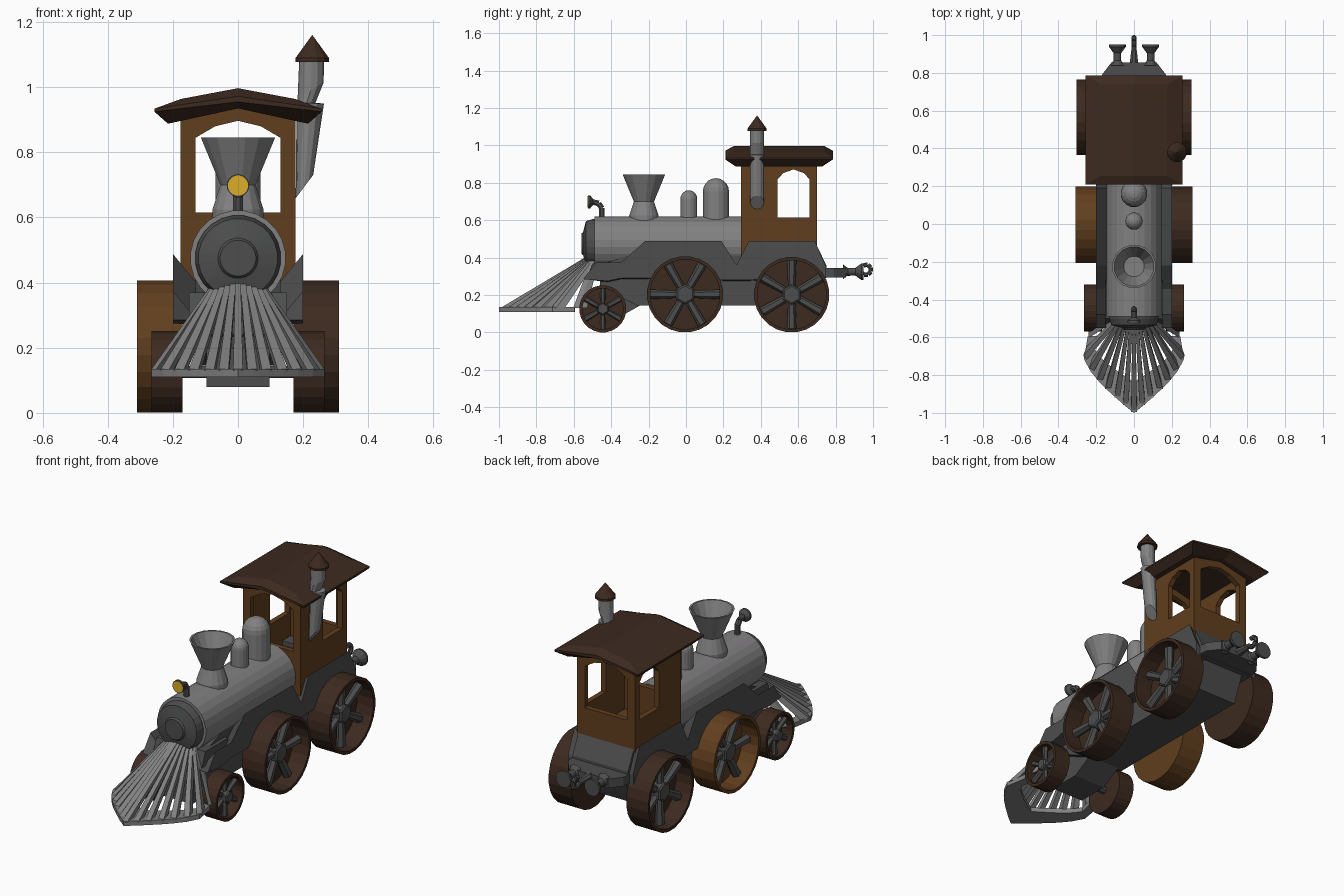
import bpy, bmesh, math
from mathutils import Vector

if "Cube" in bpy.data.objects:
    bpy.data.objects.remove(bpy.data.objects["Cube"])

def material(name, rgb):
    m = bpy.data.materials.new(name)
    m.diffuse_color = (*rgb, 1)
    m.use_nodes = True
    m.node_tree.nodes["Principled BSDF"].inputs["Base Color"].default_value = m.diffuse_color
    return m

GRAY = material("light_steel", (.225, .22, .225))
DARK = material("dark_iron", (.074, .075, .076))
WOOD = material("brown_wood", (.12, .049, .013))
ROOF = material("dark_brown", (.046, .023, .014))
GOLD = material("yellow_lamp", (.72, .42, .02))

def finish(name, bm, mat):
    bmesh.ops.remove_doubles(bm, verts=bm.verts, dist=1e-5)
    bmesh.ops.recalc_face_normals(bm, faces=bm.faces)
    me = bpy.data.meshes.new(name)
    bm.to_mesh(me)
    bm.free()
    me.materials.append(mat)
    ob = bpy.data.objects.new(name, me)
    bpy.context.collection.objects.link(ob)
    return ob

def add_loft(bm, rings):
    """Skin a list of equal-length point rings and cap both ends."""
    rs = [[bm.verts.new(p) for p in r] for r in rings]
    n = len(rs[0])
    for a, b in zip(rs, rs[1:]):
        for i in range(n):
            bm.faces.new((a[i], a[(i + 1) % n], b[(i + 1) % n], b[i]))
    bm.faces.new(rs[0])
    bm.faces.new(rs[-1])

def loft(name, rings, mat):
    bm = bmesh.new()
    add_loft(bm, rings)
    return finish(name, bm, mat)

def prism(name, pts, x0, x1, mat):
    """Extrude a side (y, z) profile along x."""
    return loft(name, [[(x, y, z) for y, z in pts] for x in (x0, x1)], mat)

def add_lathe(bm, profile, origin, axis, n):
    """Revolve (radius, height) pairs around an axis."""
    q = Vector(axis).to_track_quat('Z', 'Y')
    o = Vector(origin)
    add_loft(bm, [[o + q @ Vector((max(r, .0005) * math.cos(a), max(r, .0005) * math.sin(a), h))
                   for a in (math.tau * (i + .5) / n for i in range(n))] for r, h in profile])

def lathe(name, profile, origin, axis, mat, n=20):
    bm = bmesh.new()
    add_lathe(bm, profile, origin, axis, n)
    return finish(name, bm, mat)

def add_rod(bm, p, q, r0, r1, n=8):
    d = Vector(q) - Vector(p)
    add_lathe(bm, [(r0, 0), (r1, d.length)], p, d, n)

def pipe(name, pts, r, mat):
    bm = bmesh.new()
    for p, q in zip(pts, pts[1:]):
        add_rod(bm, p, q, r, r)
    return finish(name, bm, mat)

UP, FWD, BACK = (0, 0, 1), (0, -1, 0), (0, 1, 0)

# Boiler, smokebox door and fittings on top
lathe("boiler", [(.147, -.297), (.147, .49)], (0, 0, .475), FWD, GRAY, 24)
lathe("smokebox_door", [(.132, .48), (.132, .50), (.122, .535), (.062, .55), (.055, .56), (0, .56)],
      (0, 0, .475), FWD, DARK, 24)
lathe("chimney", [(.08, .58), (.08, .625), (.055, .70), (.116, .845), (.106, .845), (.055, .73), (0, .73)],
      (0, -.225, 0), UP, GRAY, 16)
for name, y, r, top in (("small_dome", .015, .046, .76), ("large_dome", .16, .071, .825)):
    arc = [(r * math.cos(a), top - r * (1 - math.sin(a))) for a in (math.pi / 2 * i / 5 for i in range(6))]
    lathe(name, [(r, .58)] + arc, (0, y, 0), UP, GRAY, 16)

# Headlamp on a bent pipe
pipe("lamp_pipe", [(0, -.45, .60), (0, -.45, .665), (0, -.467, .69), (0, -.50, .698)], .016, DARK)
lathe("lamp_cup", [(.014, .495), (.035, .512), (.035, .524)], (0, 0, .698), FWD, DARK, 16)
lathe("lamp_glass", [(.031, .522), (.031, .526)], (0, 0, .698), FWD, GOLD, 16)

# Cab shell with arched windows cut through
def box_ring(x, y0, y1, z):
    return [(-x, y0, z), (x, y0, z), (x, y1, z), (-x, y1, z)]

gable = [(-.177, .38), (.177, .38), (.177, .905), (0, .95), (-.177, .905)]
cab = loft("cab", [[(x, y, z) for x, z in gable] for y in (.295, .70)], WOOD)
inside = loft("cab_inside_cutter", [box_ring(.148, .325, .67, z) for z in (.46, 1.1)], WOOD)
side = prism("side_window_cutter", [(.49, .615), (.66, .615), (.66, .82), (.63, .852), (.575, .872),
                                    (.52, .852), (.49, .82)], -.4, .4, WOOD)
arch = [(-.13, .615), (.13, .615), (.13, .845), (.07, .88), (0, .897), (-.07, .88), (-.13, .845)]
front = loft("end_window_cutter", [[(x, y, z) for x, z in arch] for y in (.1, .9)], WOOD)
for c in (inside, side, front):
    m = cab.modifiers.new(c.name, 'BOOLEAN')
    m.operation, m.object, m.solver = 'DIFFERENCE', c, 'EXACT'
    c.hide_render = True
    c.hide_set(True)

# Gabled roof with a bevelled rim
def roof_ring(x, z_eave, z_ridge, y0, y1):
    return [(-x, y0, z_eave), (0, y0, z_ridge), (x, y0, z_eave),
            (x, y1, z_eave), (0, y1, z_ridge), (-x, y1, z_eave)]

bm = bmesh.new()
rings = [[bm.verts.new(p) for p in roof_ring(*a)] for a in (
    (.215, .888, .935, .265, .73), (.257, .925, .955, .21, .785),
    (.257, .934, .972, .21, .785), (.175, .964, .997, .255, .74))]
for a, b in zip(rings, rings[1:]):
    for i in range(6):
        bm.faces.new((a[i], a[(i + 1) % 6], b[(i + 1) % 6], b[i]))
for r in (rings[0], rings[-1]):
    bm.faces.new((r[0], r[1], r[4], r[5]))
    bm.faces.new((r[1], r[2], r[3], r[4]))
finish("roof", bm, ROOF)

# Crooked stove pipe and its cone hat
def pipe_ring(cx, rx, cz, tilt):
    return [(cx + rx * math.cos(a), .38 + .037 * math.sin(a), cz + tilt * math.cos(a))
            for a in (math.tau * i / 12 for i in range(12))]

loft("stove_pipe", [pipe_ring(*a) for a in (
    (.204, .027, .695, .036), (.222, .042, .95, 0), (.211, .027, .952, 0),
    (.223, .04, .99, .025), (.226, .038, 1.085, 0))], GRAY)
lathe("stove_pipe_hat", [(.053, 1.078), (.053, 1.09), (0, 1.16)], (.228, .38, 0), UP, ROOF, 12)

# Chassis
prism("frame", [(-.26, .145), (.66, .145), (.72, .29), (.69, .43), (-.26, .43), (-.46, .36), (-.46, .24)],
      -.13, .13, DARK)
prism("front_truck", [(-.54, .08), (-.36, .08), (-.2, .17), (-.2, .36), (-.43, .24), (-.54, .2)],
      -.097, .097, DARK)
prism("front_deck", [(-.53, .29), (-.5, .37), (-.3, .37), (-.3, .29)], -.15, .15, DARK)

# Fenders: outer edge follows the wheels, top slopes down towards the boiler
top = [(-.55, .285), (-.48, .375), (-.345, .375), (-.22, .488), (.19, .488),
       (.27, .36), (.335, .488), (.69, .488), (.745, .36)]
bottom = [(.745, .29), (.27, .28), (-.2, .29), (-.35, .29), (-.42, .275)]
for s, label in ((-1, "left"), (1, "right")):
    outer = [(s * .2, y, z) for y, z in top + bottom]
    inner = [(s * .13, y, max(z - .085, .285)) for y, z in top] + [(s * .13, y, z - .005) for y, z in bottom]
    loft(label + "_fender", [outer, inner], DARK)

# Tail beam, buffers and hook
loft("rear_panel", [box_ring(.17, .6, y, z) for y, z in ((.75, .29), (.75, .36), (.69, .485))], DARK)
plan = [(-.18, .70), (.18, .70), (.17, .79), (.12, .855), (-.12, .855), (-.17, .79)]
loft("tail_beam", [[(x, y, z) for x, y in plan] for z in (.295, .345)], DARK)
for s, label in ((-1, "left"), (1, "right")):
    lathe(label + "_buffer", [(.04, .84), (.021, .865), (.021, .905), (.046, .938), (.046, .95)],
          (s * .088, 0, .325), BACK, DARK, 12)
hook = [(0, .93, .32)] + [
    (0, .962 + .028 * math.cos(a), .335 + .028 * math.sin(a))
    for a in (math.radians(205 + 45 * i) for i in range(7))]
pipe("coupling_hook", hook, .013, DARK)
lathe("hook_shank", [(.026, .84), (.013, .94)], (0, 0, .323), BACK, DARK, 8)

# Wheels: cupped rim, hub and six spokes each, with an axle per pair
for name, y, r, width, turn in (("pilot", -.445, .126, .095, 90), ("drive", -.005, .204, .14, 0),
                                ("rear", .565, .202, .135, 90)):
    bm = bmesh.new()
    add_rod(bm, (-.18, y, r), (.18, y, r), .02, .02)
    finish(name + "_axle", bm, DARK)
    for s, label in ((-1, "left"), (1, "right")):
        w0, w1 = .17, .17 + width
        floor = w1 - .1 if r > .15 else w1 - .065
        rim = [(0, w0), (r, w0), (r, w1), (r - .017, w1), (r - .017, floor), (0, floor)]
        lathe(f"{label}_{name}_wheel", rim, (0, y, r), (s, 0, 0),
              WOOD if (name, s) == ("drive", -1) else ROOF, 24)
        bm = bmesh.new()
        add_lathe(bm, [(.27 * r, floor - .01), (.27 * r, floor + .055), (.22 * r, floor + .062)],
                  (0, y, r), (s, 0, 0), 6)
        for i in range(6):
            a = math.radians(turn + 60 * i)
            d = Vector((0, math.cos(a), math.sin(a)))
            c = Vector((s * (floor + .03), y, r))
            add_rod(bm, c + d * .15 * r, c + d * (r * .9), .095 * r, .125 * r, 6)
        finish(f"{label}_{name}_spokes", bm, DARK)

# Cowcatcher: pointed base rail and fan of bars
half = [(0, -1), (.045, -.965), (.09, -.925), (.14, -.88), (.185, -.835),
        (.23, -.78), (.265, -.715), (.245, -.595)]
edge = [(-x, y) for x, y in half[:0:-1]] + half
hole = [(x * .78, -.59 + (y + .59) * .6) for x, y in edge]
bm = bmesh.new()
for i in range(len(edge) - 1):
    quad = (edge[i], edge[i + 1], hole[i + 1], hole[i])
    add_loft(bm, [[(x, y, z) for x, y in quad] for z in (.11, .135)])
finish("cowcatcher_rail", bm, GRAY)
bm = bmesh.new()
for i, (x, y) in enumerate(edge):
    t = (i - 7) / 7
    # Each bar is a blade: two points across the fan, wide at the foot
    foot, head = Vector((x * .985, y + .006, .13)), Vector((.09 * t, -.50, .425 - .04 * t * t))
    side = Vector((1, 0, 0)).lerp(Vector((0, 1, 0)) * (1 if t > 0 else -1), abs(t) ** 3).normalized()
    back = Vector((-.25 * t, .6, 0)).normalized()
    add_loft(bm, [[p + side * w, p + side * w + back * d, p - side * w + back * d, p - side * w]
                  for p, w, d in ((foot, .015, .05), (head, .008, .025))])
finish("cowcatcher_bars", bm, GRAY)
